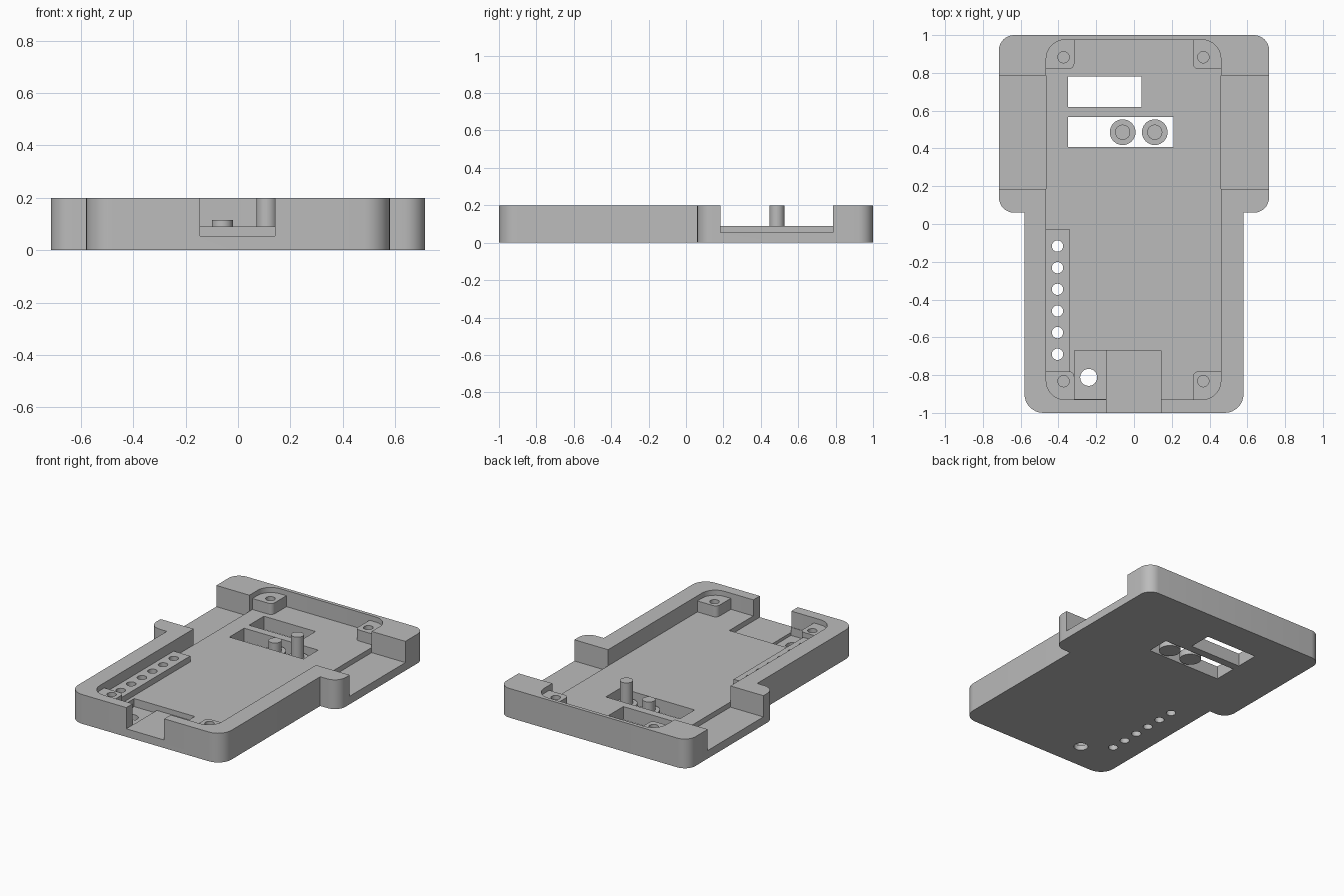
import bpy, bmesh, math
from mathutils import Vector

old = bpy.data.objects.get("Cube")
if old:
    bpy.data.objects.remove(old)

GREY = (0.5, 0.5, 0.5, 1)
mat = bpy.data.materials.new("light grey plastic")
mat.use_nodes = True
mat.diffuse_color = GREY
mat.node_tree.nodes["Principled BSDF"].inputs["Base Color"].default_value = GREY

HEIGHT, FLOOR, NOTCH, POST, STRIP = 0.2, 0.09, 0.055, 0.165, 0.13
TOP = HEIGHT + 0.1


def prism(name, corners, z0, z1):
    """Extrude an outline of (x, y, radius) corners between two heights."""
    pts = []
    for i, (x, y, r) in enumerate(corners):
        p = Vector((x, y))
        if r == 0:
            pts.append(p)
            continue
        a = (Vector(corners[i - 1][:2]) - p).normalized()
        b = (Vector(corners[(i + 1) % len(corners)][:2]) - p).normalized()
        for k in range(9):
            t = k / 8 * math.pi / 2
            pts.append(p + r * (a * (1 - math.sin(t)) + b * (1 - math.cos(t))))
    bm = bmesh.new()
    face = bm.faces.new([bm.verts.new((p.x, p.y, z0)) for p in pts])
    ext = bmesh.ops.extrude_face_region(bm, geom=[face])
    bmesh.ops.translate(bm, vec=(0, 0, z1 - z0),
                        verts=[v for v in ext["geom"] if isinstance(v, bmesh.types.BMVert)])
    bmesh.ops.recalc_face_normals(bm, faces=bm.faces)
    mesh = bpy.data.meshes.new(name)
    bm.to_mesh(mesh)
    bm.free()
    mesh.materials.append(mat)
    obj = bpy.data.objects.new(name, mesh)
    bpy.context.collection.objects.link(obj)
    return obj


def block(name, x0, x1, y0, y1, z0, z1, radii=(0, 0, 0, 0)):
    xy = ((x0, y0), (x1, y0), (x1, y1), (x0, y1))
    return prism(name, [(x, y, r) for (x, y), r in zip(xy, radii)], z0, z1)


def disc(name, x, y, r, z0, z1):
    return block(name, x - r, x + r, y - r, y + r, z0, z1, (r * 0.999,) * 4)


def activate(obj):
    bpy.ops.object.select_all(action="DESELECT")
    obj.select_set(True)
    bpy.context.view_layer.objects.active = obj


def cut(obj, cutter, operation="DIFFERENCE"):
    mod = obj.modifiers.new("cut", "BOOLEAN")
    mod.operation, mod.solver, mod.object = operation, "EXACT", cutter
    activate(obj)
    bpy.ops.object.modifier_apply(modifier=mod.name)
    bpy.data.objects.remove(cutter)


# Case shell: stepped outline with rounded corners
half = [(0.58, -1, 0.1), (0.58, 0.06, 0), (0.715, 0.06, 0.08), (0.715, 1, 0.08)]
outline = half + [(-x, y, r) for x, y, r in reversed(half)]
case = prism("case_shell", outline, 0, HEIGHT)
parts = [case]

# Main cavity, side notches and front cable notch
cut(case, block("cavity", -0.465, 0.46, -0.93, 0.975, FLOOR, TOP, (0.1,) * 4))
cut(case, block("left_notch", 0.46, 0.9, 0.185, 0.787, NOTCH, TOP))
cut(case, block("right_notch", -0.9, -0.465, 0.185, 0.787, NOTCH, TOP))
cut(case, block("front_notch", -0.145, 0.142, -1.1, -0.67, NOTCH, TOP))
cut(case, block("jack_recess", -0.316, -0.145, -0.927, -0.67, 0.035, 0.15))

# Floor windows and round opening
cut(case, block("back_window", -0.35, 0.04, 0.62, 0.78, -0.1, TOP))
cut(case, block("button_window", -0.35, 0.21, 0.407, 0.566, -0.1, TOP))
cut(case, disc("jack_hole", -0.24, -0.812, 0.045, -0.1, TOP))

# Pin strip with a row of through holes
strip = block("pin_strip", -0.475, -0.34, -0.785, -0.03, FLOOR - 0.01, STRIP)
parts.append(strip)
for i in range(6):
    y = -0.117 - i * 0.1145
    for obj in (case, strip):
        cut(obj, disc("pin_hole", -0.405, y, 0.03, -0.1, TOP))

# Corner screw posts, clipped to the rounded cavity corners
for sx, side in ((-1, "right"), (1, "left")):
    for sy, end in ((-1, "front"), (1, "back")):
        x0, x1 = (-0.48, -0.316) if sx < 0 else (0.312, 0.475)
        y0, y1 = (-0.94, -0.78) if sy < 0 else (0.82, 0.985)
        radii = [0.0] * 4
        inner = {(-1, -1): 2, (1, -1): 3, (1, 1): 0, (-1, 1): 1}[sx, sy]
        radii[inner] = 0.03
        radii[(inner + 2) % 4] = 0.07
        post = block(f"{end}_{side}_screw_post", x0, x1, y0, y1, FLOOR - 0.01, POST, radii)
        hx = -0.373 if sx < 0 else 0.367
        hy = -0.832 if sy < 0 else 0.883
        cut(post, disc("screw_hole", hx, hy, 0.03, FLOOR + 0.01, TOP))
        parts.append(post)

# Loose push buttons: wide foot with a narrow stem
for name, x, top in (("short", -0.06, 0.115), ("tall", 0.11, HEIGHT)):
    button = disc(f"{name}_button", x, 0.486, 0.068, 0, 0.045)
    cut(button, disc("stem", x, 0.486, 0.04, 0.02, top), "UNION")
    parts.append(button)

for obj in parts:
    activate(obj)
    bpy.ops.object.shade_smooth_by_angle(angle=math.radians(30))
